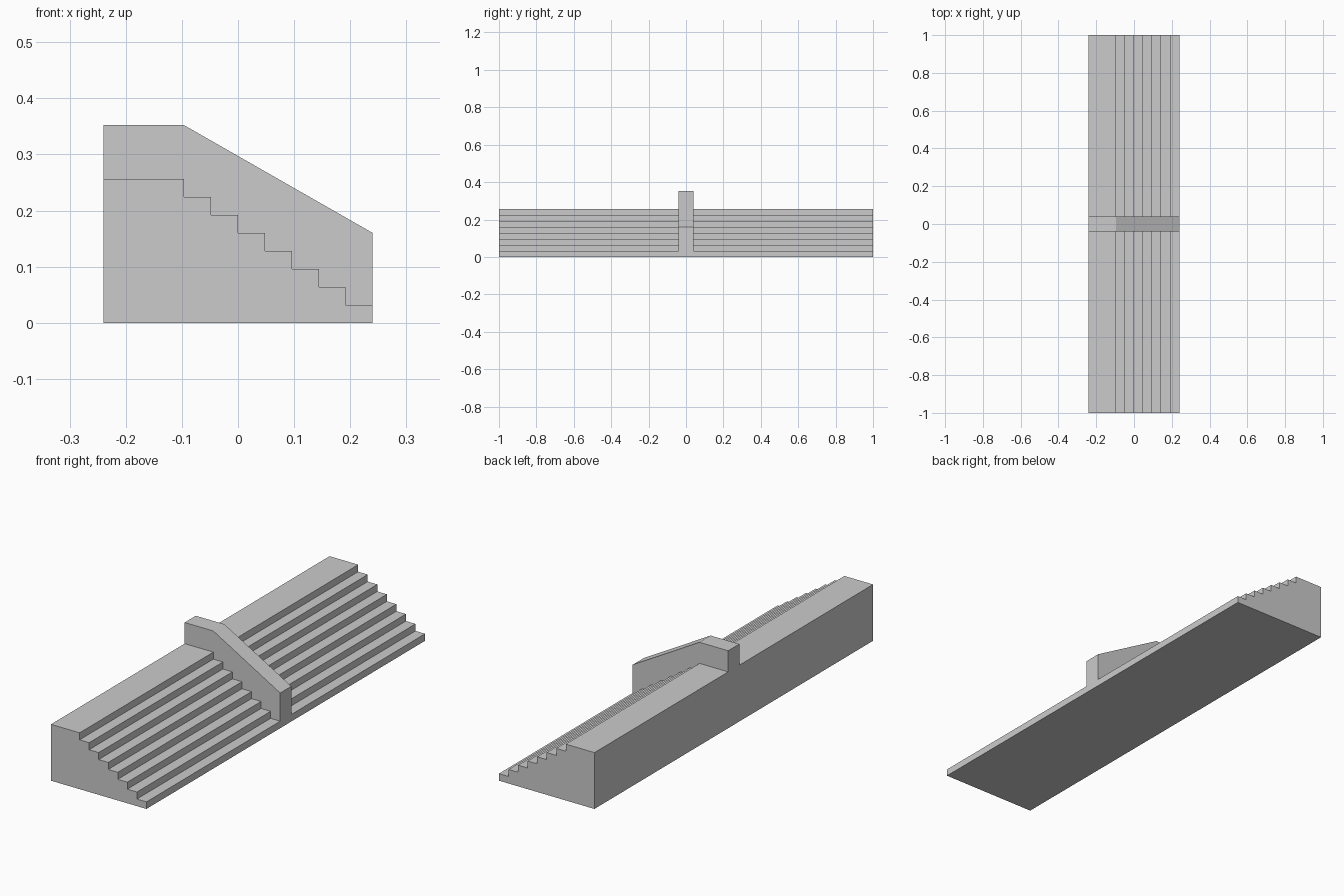
import bpy
import bmesh

if "Cube" in bpy.data.objects:
    bpy.data.objects.remove(bpy.data.objects["Cube"])

HALF_X, STEPS = 0.24, 8
RUN, RISE = 0.048, 0.032


def extrude_profile(name, profile, half_width):
    """Solid made by sweeping an x-z profile from -half_width to +half_width in y."""
    bm = bmesh.new()
    face = bm.faces.new([bm.verts.new((x, -half_width, z)) for x, z in profile])
    result = bmesh.ops.extrude_face_region(bm, geom=[face])
    moved = [v for v in result["geom"] if isinstance(v, bmesh.types.BMVert)]
    bmesh.ops.translate(bm, verts=moved, vec=(0, 2 * half_width, 0))
    bmesh.ops.recalc_face_normals(bm, faces=bm.faces)
    mesh = bpy.data.meshes.new(name)
    bm.to_mesh(mesh)
    bm.free()
    obj = bpy.data.objects.new(name, mesh)
    bpy.context.collection.objects.link(obj)
    return obj


# Zigzag line of the treads and risers, front to back
zigzag = []
for i in range(STEPS):
    front = HALF_X - i * RUN
    back = -HALF_X if i == STEPS - 1 else front - RUN
    zigzag += [(front, (i + 1) * RISE), (back, (i + 1) * RISE)]

# Wide flight of steps with a deeper top landing
extrude_profile("stair_flight", [(-HALF_X, 0), (HALF_X, 0)] + zigzag, 1.0)

# Central dividing wall sitting on the steps, with a sloped top
wall_top = [(-HALF_X, 0.352), (-0.096, 0.352), (HALF_X, 0.16)]
extrude_profile("divider_wall", zigzag + wall_top, 0.04)
